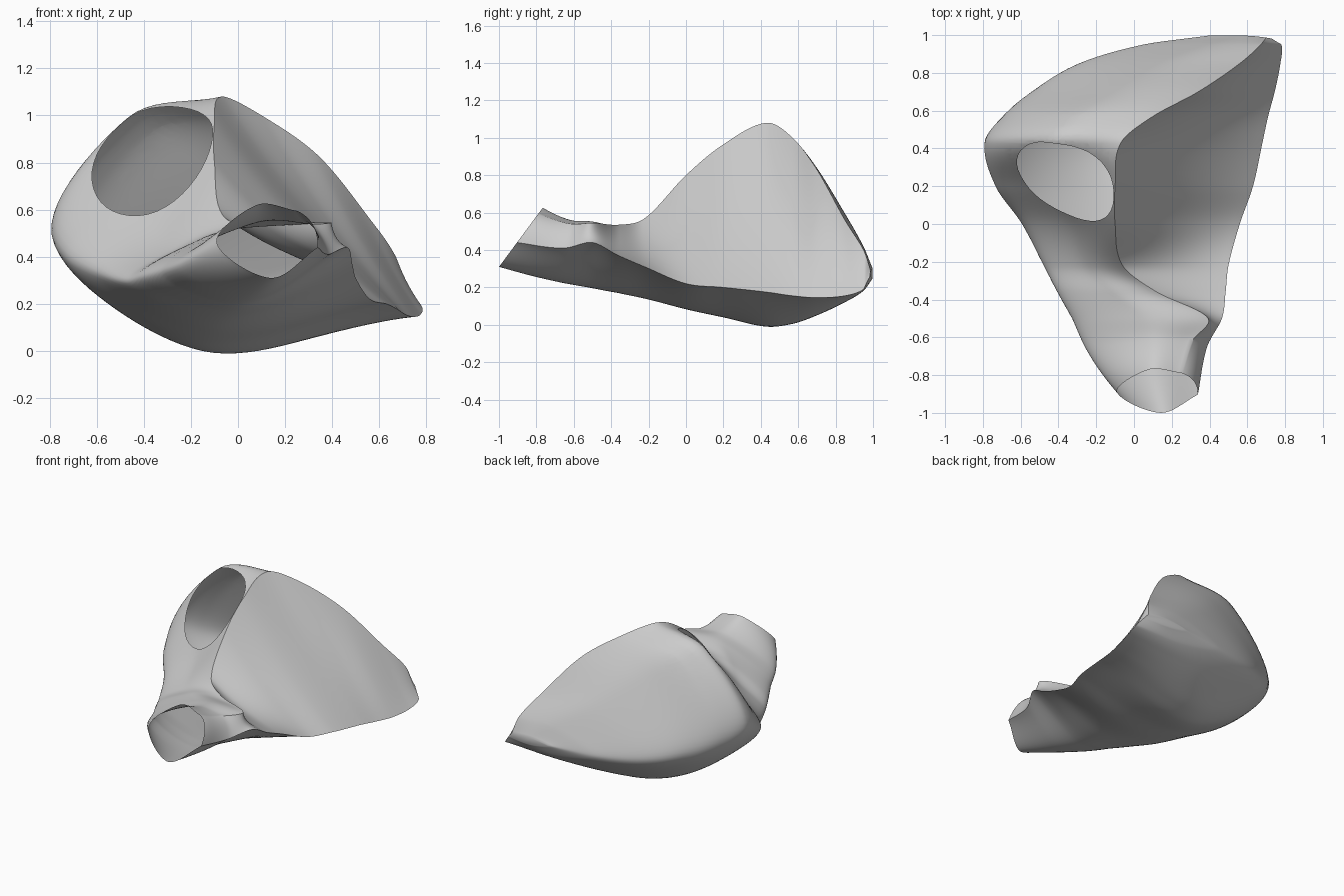
import bpy, bmesh, math
from mathutils import Vector

if "Cube" in bpy.data.objects:
    bpy.data.objects.remove(bpy.data.objects["Cube"])

# Cross-sections along y; each key is an (x, z) track running front to back
Y = [-.885, -.64, -.5, -.36, -.22, 0, .2, .43, .57, .7, .85, .95, .998]
TILT = [.74, .3, .05] + [0] * 10          # the tube mouth is cut at a slant
TOP = [(.25, .595), (.31, .54), (.39, .545), (.12, .535), (-.06, .57), (-.1, .8), (-.1, .965),
       (-.07, 1.08), (.1, 1.0), (.34, .83), (.56, .56), (.67, .40), (.70, .29)]
UPPER = [(.08, .62), (.08, .55), (.04, .535), (-.12, .49), (-.25, .45), (-.33, .55), (-.42, .73),
         (-.47, .985), (-.37, .94), (-.15, .8), (.12, .58), (.38, .41), (.55, .3)]
LEFT = [(-.09, .46), (-.25, .37), (-.325, .34), (-.405, .31), (-.475, .29), (-.59, .32), (-.73, .39),
        (-.785, .48), (-.69, .43), (-.54, .37), (-.29, .31), (.05, .28), (.4, .28)]
LOW = [(.14, .31), (.07, .235), (.03, .2), (0, .17), (-.04, .14), (-.1, .085), (-.15, .045),
       (-.15, 0), (-.1, .015), (.01, .06), (.17, .13), (.37, .19), (.55, .25)]
RIGHT = [(.338, .44), (.385, .41), (.465, .44), (.485, .37), (.5, .31), (.56, .22), (.63, .2),
         (.68, .175), (.71, .155), (.745, .145), (.775, .155), (.78, .19), (.73, .255)]
TRACKS = (TOP, UPPER, LEFT, LOW, RIGHT)
N_ROWS, N_SHELL, N_LID = 110, 56, 20


def hermite(a, b, sa, sb, h, u):
    return (a * (2 * u**3 - 3 * u**2 + 1) + sa * h * (u**3 - 2 * u**2 + u)
            + b * (3 * u**2 - 2 * u**3) + sb * h * (u**3 - u**2))


def spline(pts, t):
    """Smooth point at t in 0..1 through pts, with chord-length spacing."""
    n = len(pts)
    k = [0.0]
    for a, b in zip(pts, pts[1:]):
        k.append(k[-1] + max((b - a).length, 1e-4) ** .75)
    s = t * k[-1]
    i = 0
    while i < n - 2 and s > k[i + 1]:
        i += 1

    def slope(j):
        a, b = max(j - 1, 0), min(j + 1, n - 1)
        return (pts[b] - pts[a]) / (k[b] - k[a])
    h = k[i + 1] - k[i]
    return hermite(pts[i], pts[i + 1], slope(i), slope(i + 1), h, (s - k[i]) / h)


def along(track, v):
    """Smooth position on a track at fractional row v."""
    i = min(int(v), len(Y) - 2)

    def p(j):
        return Vector((track[j][0], Y[j], track[j][1]))

    def slope(j):
        a, b = max(j - 1, 0), min(j + 1, len(Y) - 1)
        return (p(b) - p(a)) / (Y[b] - Y[a])
    q = hermite(p(i), p(i + 1), slope(i), slope(i + 1), Y[i + 1] - Y[i], v - i)
    q.y = Y[i] + (Y[i + 1] - Y[i]) * (v - i)
    return q


# Rings of the body: curved shell from top rim round to right rim, then the flat side
bm = bmesh.new()
rings = []
for r in range(N_ROWS + 1):
    v = r / N_ROWS * (len(Y) - 1)
    i = min(int(v), len(Y) - 2)
    tilt = TILT[i] + (TILT[i + 1] - TILT[i]) * (v - i)
    keys = [along(t, v) for t in TRACKS]
    pts = [spline(keys, j / N_SHELL) for j in range(N_SHELL + 1)]
    tube = max(0, 1 - v / 2)               # side bulges out to round the tube
    bow = .03 * tube - .035 * (1 - tube) * math.sin(math.pi * v / 12)
    for j in range(1, N_LID):
        u = j / N_LID
        pts.append(keys[4].lerp(keys[0], u) + Vector((.75, 0, .66)) * bow * 4 * u * (1 - u))
    for p in pts:
        p.y += tilt * (p.z - .465)
        if v > 11:                         # round off the sharp back corner
            p.y -= (v - 11) * .5 * max(0, p.x - .55) ** 2
    rings.append([bm.verts.new(p) for p in pts])

shell_faces = []
n = N_SHELL + N_LID
for a, b in zip(rings, rings[1:]):
    for j in range(n):
        f = bm.faces.new((a[j], a[(j + 1) % n], b[(j + 1) % n], b[j]))
        if j < N_SHELL:
            shell_faces.append(f)
bm.faces.new(rings[-1])                    # closes the narrow back end

# Crease the rim between shell and flat side
for a, b in zip(rings[28:], rings[29:]):
    for j in (0, N_SHELL):
        bm.edges.get((a[j], b[j])).smooth = False

# Round opening in the upper left front: cut along tangent planes, drop the inside
centre = Vector((-.36, .23, .815))
axis = Vector((-.5, -.7, .53)).normalized()
radius, sides = .286, 40
side_a = axis.orthogonal().normalized()
side_b = axis.cross(side_a)
dirs = [side_a * math.cos(k * math.tau / sides) + side_b * math.sin(k * math.tau / sides)
        for k in range(sides)]


def within(f, planes, reach):
    d = f.calc_center_median() - centre
    return abs(d.dot(axis)) < .25 and all(d.dot(q) < reach for q in planes)


hole = {f for f in shell_faces if within(f, dirs, radius * 1.2)}
for q in dirs:
    geom = set(hole)
    for f in hole:
        geom.update(f.edges)
        geom.update(f.verts)
    out = bmesh.ops.bisect_plane(bm, geom=list(geom), dist=1e-5,
                                 plane_co=centre + q * radius, plane_no=q)
    hole = {g for g in out['geom']
            if isinstance(g, bmesh.types.BMFace) and within(g, [q], radius)}
bmesh.ops.delete(bm, geom=list(hole), context='FACES')

bmesh.ops.recalc_face_normals(bm, faces=bm.faces)
mesh = bpy.data.meshes.new("hollow_body")
bm.to_mesh(mesh)
bm.free()
body = bpy.data.objects.new("hollow_body", mesh)
bpy.context.collection.objects.link(body)
bpy.context.view_layer.objects.active = body
body.select_set(True)
bpy.ops.object.shade_smooth_by_angle(angle=math.radians(40))
